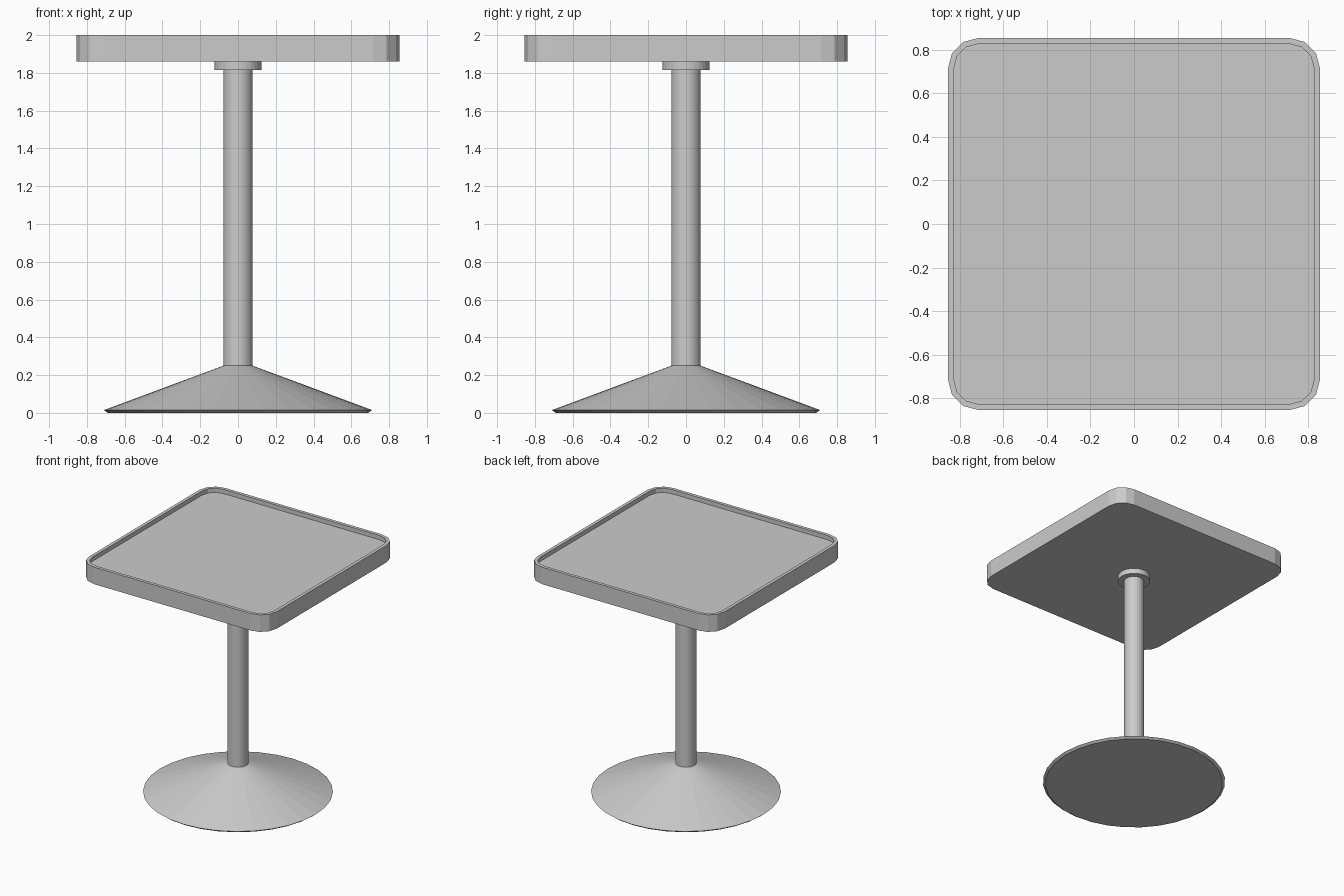
import bpy, bmesh, math

if "Cube" in bpy.data.objects:
    bpy.data.objects.remove(bpy.data.objects["Cube"])

SIDES = 32


def make_object(name, bm):
    bmesh.ops.recalc_face_normals(bm, faces=bm.faces)
    mesh = bpy.data.meshes.new(name)
    bm.to_mesh(mesh)
    bm.free()
    obj = bpy.data.objects.new(name, mesh)
    bpy.context.collection.objects.link(obj)
    return obj


def skin(name, rings):
    """Bridge rings of equal length and cap both ends."""
    bm = bmesh.new()
    loops = [[bm.verts.new(p) for p in ring] for ring in rings]
    n = len(loops[0])
    for a, b in zip(loops, loops[1:]):
        for i in range(n):
            j = (i + 1) % n
            bm.faces.new((a[i], a[j], b[j], b[i]))
    bm.faces.new(loops[0])
    bm.faces.new(loops[-1])
    return make_object(name, bm)


def circle(r, z):
    return [(r * math.cos(math.tau * i / SIDES), r * math.sin(math.tau * i / SIDES), z)
            for i in range(SIDES)]


def rounded_square(half, radius, z, steps=3):
    c = half - radius
    pts = []
    for k, (sx, sy) in enumerate([(1, 1), (-1, 1), (-1, -1), (1, -1)]):
        for s in range(steps + 1):
            a = math.pi / 2 * (k + s / steps)
            pts.append((sx * c + radius * math.cos(a), sy * c + radius * math.sin(a), z))
    return pts


# Flared foot with a thin undercut rim
skin("base", [circle(0.69, 0.0), circle(0.71, 0.015), circle(0.077, 0.25)])

# Column and the collar under the top
skin("column", [circle(0.077, 0.24), circle(0.077, 1.82)])
skin("collar", [circle(0.125, 1.815), circle(0.125, 1.86)])

# Square top with rounded corners and a shallow tray recess
skin("table_top", [
    rounded_square(0.855, 0.14, 1.86),
    rounded_square(0.855, 0.14, 2.0),
    rounded_square(0.828, 0.113, 2.0),
    rounded_square(0.828, 0.113, 1.965),
])
